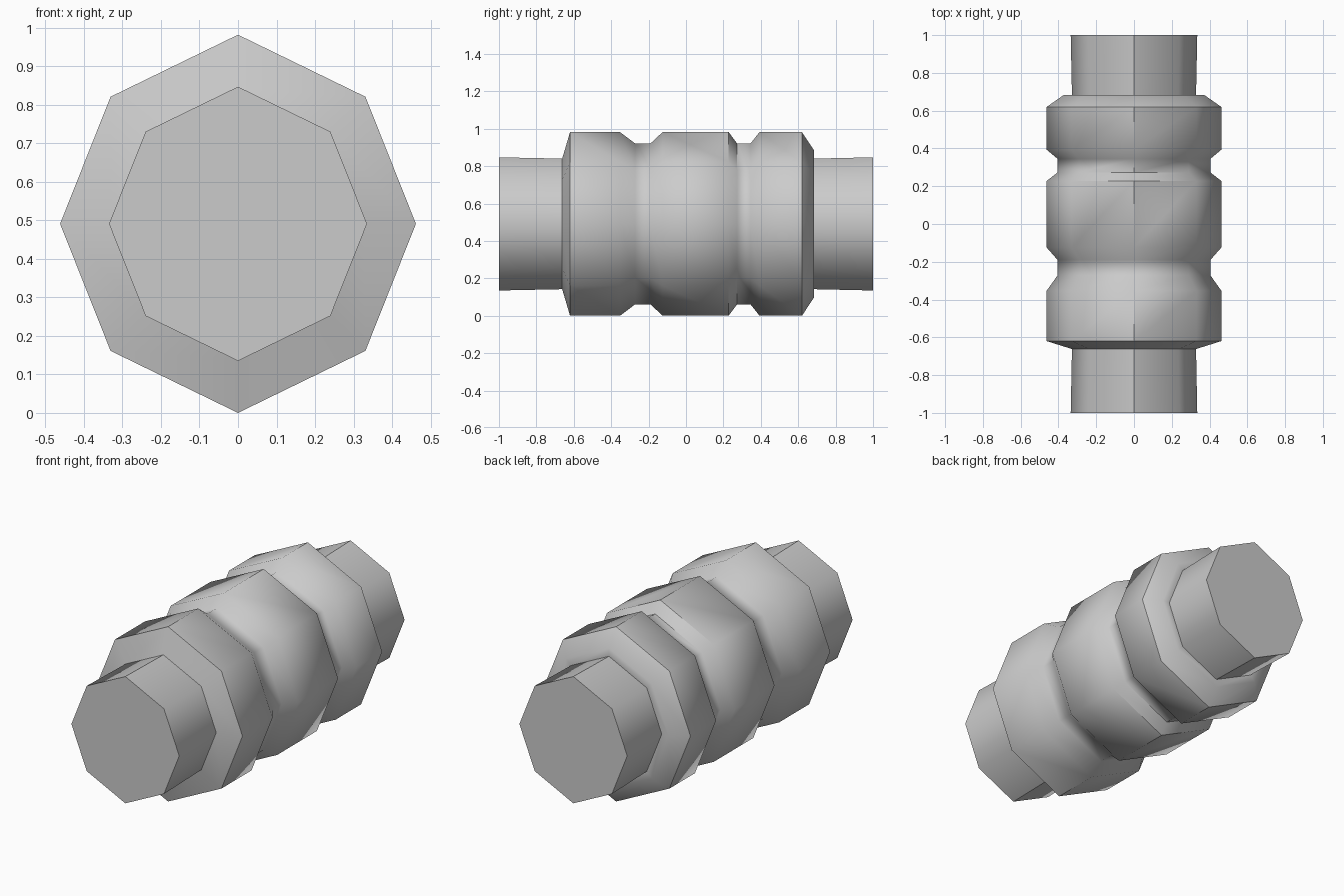
import bpy, bmesh, math

if "Cube" in bpy.data.objects:
    bpy.data.objects.remove(bpy.data.objects["Cube"])

CENTRE_Z = 0.491
# Slightly tall octagon, as a unit section
HALF = [(0, 1), (0.674, 0.672), (0.941, 0), (0.674, -0.672),
        (0, -1), (-0.674, -0.672), (-0.941, 0), (-0.674, 0.672)]

# Lengthwise profile: (y, radius)
PROFILE = [(-1.0, 0.356), (-0.662, 0.349),                    # front stub
           (-0.62, 0.491), (-0.353, 0.491),                   # front rib
           (-0.272, 0.43), (-0.19, 0.43),                     # front groove
           (-0.125, 0.491), (0.228, 0.491),                   # middle rib
           (0.273, 0.43), (0.345, 0.43),                      # rear groove
           (0.393, 0.491), (0.62, 0.491), (0.684, 0.394),     # rear rib
           (0.684, 0.349), (1.0, 0.356)]                      # rear stub


def octagonal_body(name, profile):
    bm = bmesh.new()
    rings = [[bm.verts.new((x * r, y, CENTRE_Z + z * r)) for x, z in HALF]
             for y, r in profile]
    n = len(HALF)
    for a, b in zip(rings, rings[1:]):
        for i in range(n):
            j = (i + 1) % n
            bm.faces.new((a[i], a[j], b[j], b[i]))
    # End caps
    bm.faces.new(rings[0])
    bm.faces.new(rings[-1])
    bmesh.ops.recalc_face_normals(bm, faces=bm.faces)
    mesh = bpy.data.meshes.new(name)
    bm.to_mesh(mesh)
    bm.free()
    obj = bpy.data.objects.new(name, mesh)
    bpy.context.collection.objects.link(obj)
    return obj


# Ribbed body with both end stubs, in one closed surface
body = octagonal_body("ribbed_grip", PROFILE)
bpy.context.view_layer.objects.active = body
body.select_set(True)
bpy.ops.object.shade_smooth_by_angle(angle=math.radians(50))
